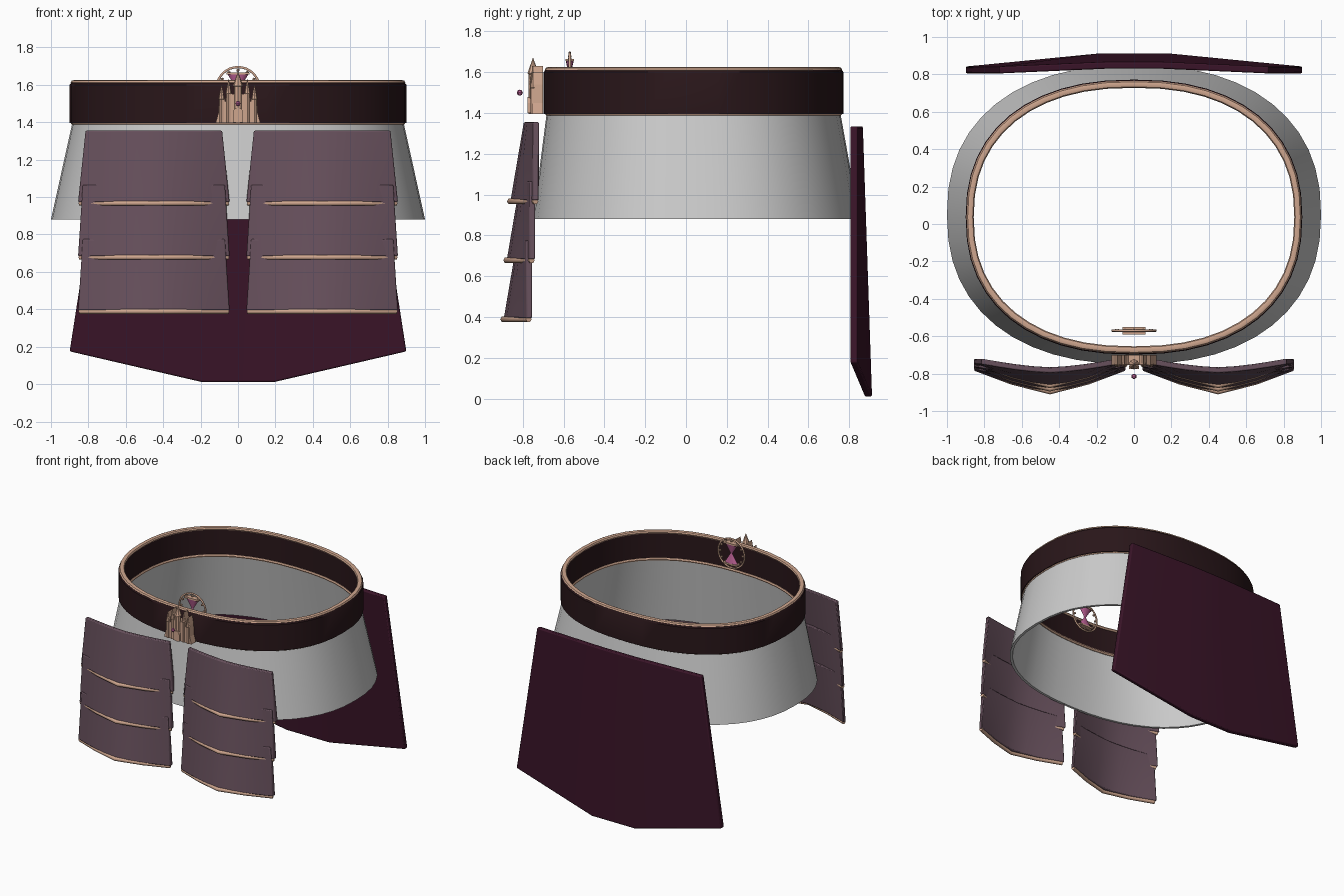
import bpy, bmesh, math
from mathutils import Vector, Matrix

if "Cube" in bpy.data.objects:
    bpy.data.objects.remove(bpy.data.objects["Cube"])


def material(name, rgb):
    m = bpy.data.materials.new(name)
    m.diffuse_color = (*rgb, 1)
    m.use_nodes = True
    m.node_tree.nodes["Principled BSDF"].inputs["Base Color"].default_value = m.diffuse_color
    return m


GOLD = material("pale_gold", (0.62, 0.38, 0.27))
LEATHER = material("dark_leather", (0.022, 0.008, 0.01))
PLUM = material("plum_cloth", (0.042, 0.007, 0.021))
MAUVE = material("mauve_plate", (0.135, 0.08, 0.107))
PINK = material("pink_glass", (0.5, 0.12, 0.3))


def finish(name, bm, mat=None, smooth=None, bevel=0):
    bmesh.ops.recalc_face_normals(bm, faces=bm.faces)
    me = bpy.data.meshes.new(name)
    bm.to_mesh(me)
    bm.free()
    ob = bpy.data.objects.new(name, me)
    bpy.context.collection.objects.link(ob)
    if mat:
        me.materials.append(mat)
    if bevel:
        b = ob.modifiers.new("bevel", 'BEVEL')
        b.width, b.segments = bevel, 2
    if smooth:
        bpy.ops.object.select_all(action='DESELECT')
        ob.select_set(True)
        bpy.context.view_layer.objects.active = ob
        bpy.ops.object.shade_smooth_by_angle(angle=math.radians(smooth))
    return ob


def bridge(bm, a, b, closed=True):
    n = len(a)
    for i in range(n if closed else n - 1):
        j = (i + 1) % n
        bm.faces.new((a[i], a[j], b[j], b[i]))


def oval_ring(name, section, mat=None, n=48, e=2 / 2.3):
    """Closed cross-section of (rx, ry, cy, z) swept round a rounded oval."""
    bm = bmesh.new()
    loops = []
    for rx, ry, cy, z in section:
        loop = []
        for i in range(n):
            t = math.tau * i / n
            c, s = math.cos(t), math.sin(t)
            loop.append(bm.verts.new((math.copysign(abs(c) ** e, c) * rx,
                                      cy + math.copysign(abs(s) ** e, s) * ry, z)))
        loops.append(loop)
    for k, loop in enumerate(loops):
        bridge(bm, loop, loops[(k + 1) % len(loops)])
    return finish(name, bm, mat, 35)


def slab(name, rows, thick, mat, bevel):
    """Grid of front points thickened towards +y."""
    bm = bmesh.new()
    f = [[bm.verts.new(p) for p in r] for r in rows]
    b = [[bm.verts.new((p[0], p[1] + thick, p[2])) for p in r] for r in rows]
    for g in (f, b):
        for r0, r1 in zip(g, g[1:]):
            bridge(bm, r0, r1, False)

    def rim(g):
        return (g[0] + [r[-1] for r in g[1:-1]] + g[-1][::-1]
                + [r[0] for r in g[-2:0:-1]])
    bridge(bm, rim(f), rim(b))
    return finish(name, bm, mat, 30, bevel)


def prism(name, outline, y0, y1, mat):
    """Front (x, z) outline extruded along y."""
    bm = bmesh.new()
    a = [bm.verts.new((x, y0, z)) for x, z in outline]
    b = [bm.verts.new((x, y1, z)) for x, z in outline]
    bm.faces.new(a)
    bm.faces.new(b)
    bridge(bm, a, b)
    return finish(name, bm, mat)


def tube(name, pts, radius, mat, cyclic=False):
    cu = bpy.data.curves.new(name, 'CURVE')
    cu.dimensions = '3D'
    cu.bevel_depth, cu.bevel_resolution, cu.use_fill_caps = radius, 1, True
    sp = cu.splines.new('POLY')
    sp.points.add(len(pts) - 1)
    for p, q in zip(sp.points, pts):
        p.co = (*q, 1)
    sp.use_cyclic_u = cyclic
    ob = bpy.data.objects.new(name, cu)
    bpy.context.collection.objects.link(ob)
    cu.materials.append(mat)
    return ob


# flared grey skirt
oval_ring("skirt", [(0.885, 0.72, 0.037, 1.40), (1.0, 0.80, 0.05, 0.88),
                    (0.98, 0.78, 0.05, 0.88), (0.865, 0.70, 0.037, 1.40)])

# belt band with gold edging
oval_ring("belt", [(0.90, 0.735, 0.037, 1.395), (0.90, 0.735, 0.037, 1.60),
                   (0.893, 0.728, 0.037, 1.61), (0.865, 0.70, 0.037, 1.61),
                   (0.865, 0.70, 0.037, 1.395)], LEATHER)
for label, z in (("top", 1.612), ("bottom", 1.398)):
    oval_ring(f"belt_{label}_trim",
              [(0.876 + 0.019 * math.cos(a), 0.71 + 0.019 * math.cos(a), 0.037,
                z + 0.014 * math.sin(a)) for a in [math.tau * i / 8 for i in range(8)]], GOLD)

# back cloth panel
cols = [(-1, 0), (-0.21, 1), (0.21, 1), (1, 0)]
slab("back_panel",
     [[(c * 0.72, 0.805 + 0.025 * k, 1.335) for c, k in cols],
      [(c * 0.90, 0.805 + 0.07 * k, 0.175 - 0.165 * k) for c, k in cols]],
     0.037, PLUM, 0.008)

# three overlapping hip plates per side: z top, z bottom, inner/outer x at top, y
tiers = [(1.355, 0.973, 0.085, 0.815, -0.75), (1.065, 0.684, 0.07, 0.83, -0.768),
         (0.775, 0.395, 0.07, 0.83, -0.783)]
for side, label in ((1, "left"), (-1, "right")):
    for t, (zt, zb, xi, xo, y) in enumerate(tiers):
        def point(u, v, push=0):
            x = (xi + (0.045 - xi) * v) + u * ((xo - xi) + (0.81 - xo + xi) * v)
            bulge = (0.045 + 0.065 * v) * (0.7 * math.sin(math.pi * u) + 0.3 * (1 - abs(2 * u - 1)))
            return (side * x, y - bulge - push, zt + (zb - zt) * v)
        slab(f"hip_plate_{label}_{t + 1}",
             [[point(i / 8, v) for i in range(9)] for v in (0, 0.5, 1)], 0.03, MAUVE, 0.006)
        tube(f"hip_plate_trim_{label}_{t + 1}",
             [Vector(point(u, 1, p)) + Vector((0, 0.015, -0.006))
              for u, p in ((0.01, 0), (0.25, 0.005), (0.5, 0.018), (0.75, 0.005), (0.99, 0))],
             0.015, GOLD)

# castle buckle
half = [(0.12, 1.395), (0.105, 1.45), (0.10, 1.54), (0.088, 1.60), (0.075, 1.54),
        (0.068, 1.51), (0.062, 1.56), (0.05, 1.63), (0.038, 1.56), (0.03, 1.55)]
prism("castle_buckle", half + [(-x, z) for x, z in half[::-1]], -0.755, -0.70, GOLD)
for x, w, top in ((-0.088, 0.013, 1.60), (0.088, 0.013, 1.60), (-0.05, 0.013, 1.63),
                  (0.05, 0.013, 1.63), (0, 0.022, 1.67)):
    bm = bmesh.new()
    base = 1.395
    levels = [(w, base), (w, top - 0.08), (w * 1.25, top - 0.075), (0.001, top)]
    loops = [[bm.verts.new((x + r * math.cos(math.tau * i / 8),
                            -0.75 + r * math.sin(math.tau * i / 8), z)) for i in range(8)]
             for r, z in levels]
    for a, b in zip(loops, loops[1:]):
        bridge(bm, a, b)
    bm.faces.new(loops[0])
    bm.faces.new(loops[-1])
    finish("castle_tower", bm, GOLD)
arch = [(-0.028, 1.40), (0.028, 1.40)] + [(0.028 * math.cos(a), 1.45 + 0.028 * math.sin(a))
                                         for a in [math.pi * i / 6 for i in range(7)]]
prism("castle_gate", arch, -0.776, -0.76, GOLD)

# floating gem
bm = bmesh.new()
bmesh.ops.create_uvsphere(bm, u_segments=6, v_segments=4, radius=0.015,
                          matrix=Matrix.Translation((0, -0.815, 1.50)))
finish("gem", bm, PINK)

# hourglass medallion behind the belt front
C = Vector((0, -0.57, 1.58))


def around(r, i, n):
    a = math.tau * i / n
    return C + Vector((r * math.cos(a), 0, r * math.sin(a)))


tube("medallion_ring", [around(0.115, i, 32) for i in range(32)], 0.007, GOLD, True)
for i in range(12):
    bm = bmesh.new()
    bmesh.ops.create_icosphere(bm, subdivisions=1, radius=0.01,
                               matrix=Matrix.Translation(around(0.098, i, 12)))
    finish("medallion_stud", bm, GOLD)
for s in (1, -1):
    bm = bmesh.new()
    bmesh.ops.create_cone(bm, cap_ends=True, segments=12, radius1=0.008, radius2=0.055, depth=0.075,
                          matrix=Matrix.Translation(C + Vector((0, 0, s * 0.0375)))
                          @ Matrix.Diagonal((1, 0.35, s, 1)))
    finish("hourglass_bulb", bm, PINK, 35)
    prism("hourglass_cap", [(x, C.z + s * z) for x, z in
                            ((-0.062, 0.074), (0.062, 0.074), (0.062, 0.086), (-0.062, 0.086))],
          C.y - 0.02, C.y + 0.02, GOLD)
